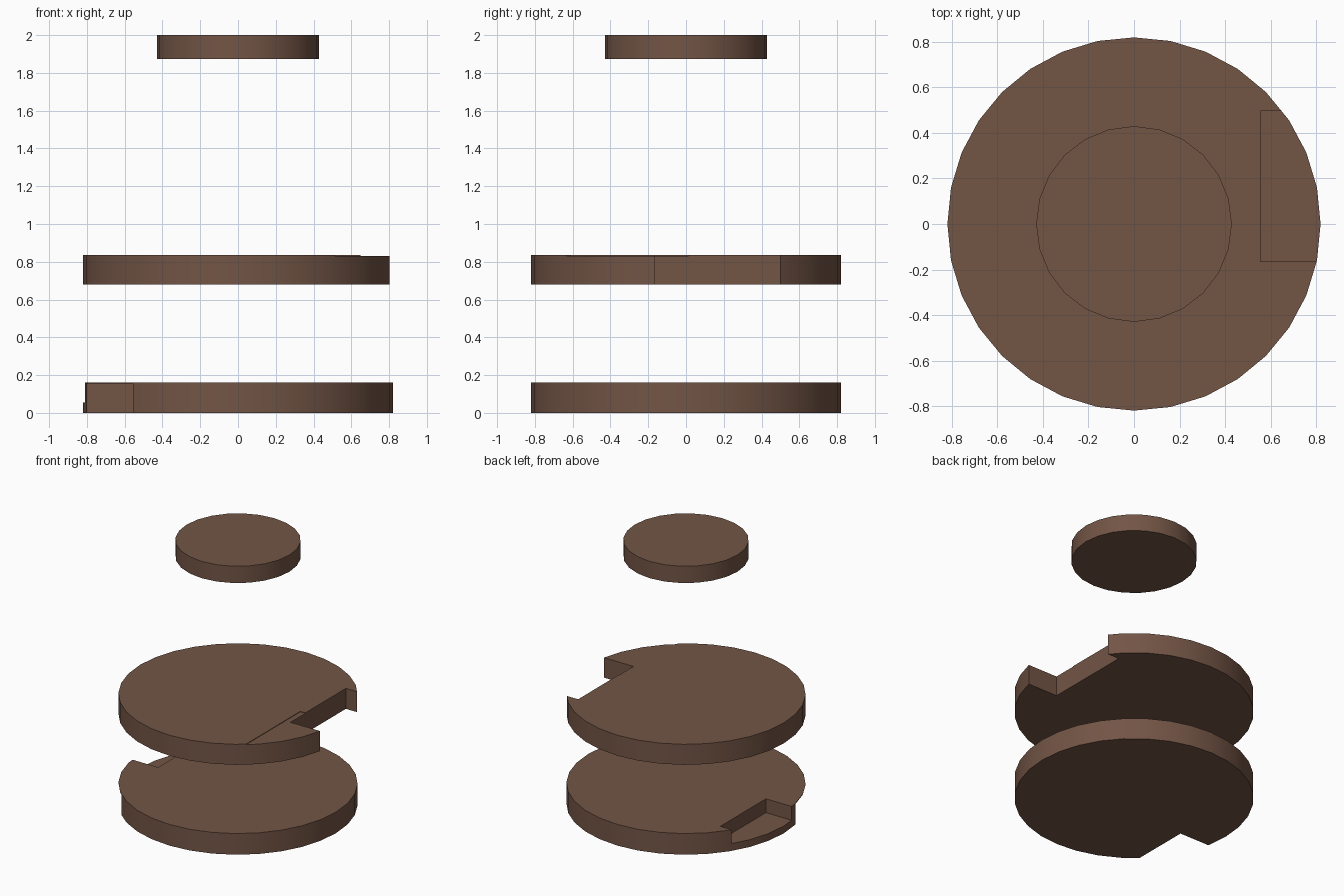
import bpy

if "Cube" in bpy.data.objects:
    bpy.data.objects.remove(bpy.data.objects["Cube"])

brown = bpy.data.materials.new("brown")
brown.diffuse_color = (0.17, 0.09, 0.06, 1)
brown.use_nodes = True
brown.node_tree.nodes["Principled BSDF"].inputs["Base Color"].default_value = brown.diffuse_color


def disc(name, radius, z0, z1, sides):
    bpy.ops.mesh.primitive_cylinder_add(vertices=sides, radius=radius, depth=z1 - z0,
                                        location=(0, 0, (z0 + z1) / 2))
    ob = bpy.context.object
    ob.name = name
    ob.data.materials.append(brown)
    return ob


def cut_box(target, lo, hi):
    """Subtract an axis-aligned box from the target, then drop the cutter."""
    bpy.ops.mesh.primitive_cube_add(size=1, location=[(a + b) / 2 for a, b in zip(lo, hi)])
    cutter = bpy.context.object
    cutter.scale = [b - a for a, b in zip(lo, hi)]
    cutter.hide_render = True
    bpy.context.view_layer.update()
    mod = target.modifiers.new("cut", 'BOOLEAN')
    mod.operation = 'DIFFERENCE'
    mod.solver = 'EXACT'
    mod.object = cutter
    bpy.ops.object.select_all(action='DESELECT')
    target.select_set(True)
    bpy.context.view_layer.objects.active = target
    bpy.ops.object.modifier_apply(modifier=mod.name)
    bpy.data.objects.remove(cutter)


# Bottom disc: pocket from above, undercut that leaves a thin skin on top
bottom = disc("bottom_disc", 0.82, 0.0, 0.16, 32)
cut_box(bottom, (-1, -0.105, 0.055), (-0.595, 0.44, 0.3))
cut_box(bottom, (-1, -1, -0.2), (-0.555, -0.165, 0.155))

# Middle disc: through notch and a very shallow step
middle = disc("middle_disc", 0.82, 0.68, 0.835, 32)
cut_box(middle, (0.555, -0.165, 0.5), (1, 0.497, 1))
cut_box(middle, (0.513, -1, 0.831), (1.1, 0.012, 1))

# Small top disc
top = disc("top_disc", 0.43, 1.873, 2.0, 24)

# Smooth rims, sharp corners
bpy.ops.object.select_all(action='DESELECT')
for ob in (bottom, middle, top):
    ob.select_set(True)
bpy.context.view_layer.objects.active = top
bpy.ops.object.shade_smooth_by_angle()
